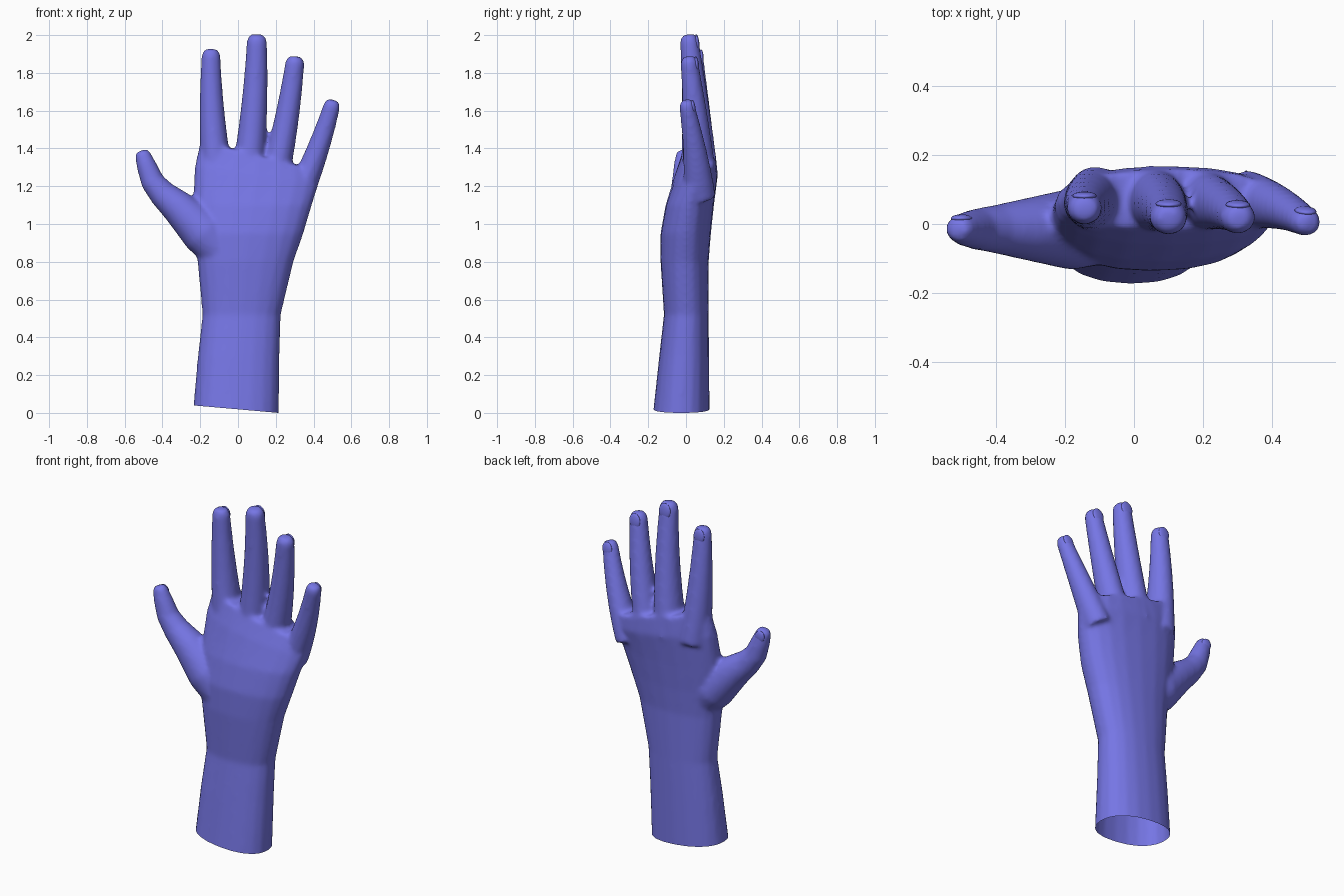
import bpy, bmesh, math
from mathutils import Vector, Matrix

if "Cube" in bpy.data.objects:
    bpy.data.objects.remove(bpy.data.objects["Cube"])

skin = bpy.data.materials.new("periwinkle blue")
skin.diffuse_color = (0.18, 0.18, 0.78, 1)
skin.use_nodes = True
skin.node_tree.nodes["Principled BSDF"].inputs["Base Color"].default_value = skin.diffuse_color
SEG = 20
ANGLES = [2 * math.pi * i / SEG for i in range(SEG)]


def bridge(bm, rings):
    """Skin a list of vertex rings and close both ends."""
    for a, b in zip(rings, rings[1:]):
        for i in range(SEG):
            j = (i + 1) % SEG
            bm.faces.new((a[i], a[j], b[j], b[i]))
    bm.faces.new(list(reversed(rings[0])))
    bm.faces.new(rings[-1])


def squared(v):
    return math.copysign(abs(v) ** 0.88, v)


def arm_and_palm(bm, sections):
    """Loft of rounded flat sections; the knuckle line slants to the little finger."""
    rings = []
    for left, right, front, back, z in sections:
        tilt = -0.88 * max(0, z - 1.1)
        ring = []
        for a in ANGLES:
            x = (left + right + (right - left) * squared(math.cos(a))) / 2
            y = (front + back + (back - front) * squared(math.sin(a))) / 2
            ring.append(bm.verts.new((x, y, z + tilt * x)))
        rings.append(ring)
    bridge(bm, rings)


def frame(t):
    """Sideways and backward directions across a finger."""
    side = Vector((0, 1, 0)).cross(t).normalized()
    return side, t.cross(side)


def tube(bm, pts):
    """Tube along (centre, half width, half depth) with a rounded tip."""
    pts = list(pts)
    end = (pts[-1][0] - pts[-2][0]).normalized()
    p, w, d = pts[-1]
    for off, sc in ((0.4, 0.88), (0.7, 0.6)):
        pts.append((p + end * off * w, w * sc, d * sc))
    rings = []
    for n, (p, w, d) in enumerate(pts):
        t = (pts[min(n + 1, len(pts) - 1)][0] - pts[max(n - 1, 0)][0]).normalized()
        side, deep = frame(t)
        rings.append([bm.verts.new(p + side * w * math.cos(a) + deep * d * math.sin(a))
                      for a in ANGLES])
    bridge(bm, rings)


def finger_path(x0, z0, x1, y1, z1, w0, w1):
    """Tapering, slightly bowed finger from inside the palm to its tip."""
    pts = []
    for k in range(7):
        t = k / 6
        x = x0 + (x1 - x0) * t + math.copysign(0.04, x0) * t * (1 - t)
        y = 0.07 + (y1 - 0.07) * t ** 1.5
        w = w0 + (w1 - w0) * t + 0.003
        pts.append((Vector((x, y, z0 + (z1 - z0) * t)), w, w * (1.17 - 0.25 * t)))
    return pts


# left, right, front, back, height
SECTIONS = [
    (-.247, .214, -.183, .126, -.08), (-.213, .22, -.142, .122, .30),
    (-.188, .227, -.117, .12, .52), (-.215, .294, -.135, .12, .80),
    (-.235, .347, -.135, .132, .95), (-.24, .392, -.108, .148, 1.1),
    (-.23, .425, -.06, .168, 1.27), (-.20, .42, -.02, .158, 1.39),
]
# x, z, half width
THUMB = [(-.08, .84, .1), (-.18, .955, .118), (-.318, 1.09, .088),
         (-.4, 1.16, .07), (-.453, 1.225, .06), (-.485, 1.31, .05), (-.502, 1.36, .041)]

digits = {
    "index": finger_path(-.11, 1.25, -.143, .045, 1.892, .082, .047),
    "middle": finger_path(.05, 1.25, .10, .018, 1.966, .083, .051),
    "ring": finger_path(.187, 1.22, .301, .018, 1.852, .077, .048),
    "little": finger_path(.32, 1.14, .497, .005, 1.626, .072, .042),
    "thumb": [(Vector((x, -.015, z)), w + .003, w) for x, z, w in THUMB],
}

# Hand: overlapping volumes fused into one smooth skin
bm = bmesh.new()
arm_and_palm(bm, SECTIONS)
for path in digits.values():
    tube(bm, path)
bmesh.ops.recalc_face_normals(bm, faces=bm.faces)
mesh = bpy.data.meshes.new("hand")
bm.to_mesh(mesh)
bm.free()
hand = bpy.data.objects.new("hand", mesh)
bpy.context.collection.objects.link(hand)
bpy.context.view_layer.objects.active = hand
hand.select_set(True)
fuse = hand.modifiers.new("fuse", 'REMESH')
fuse.mode = 'VOXEL'
fuse.voxel_size = 0.012
soft = hand.modifiers.new("soften", 'SMOOTH')
soft.factor = 0.5
soft.iterations = 8
for m in ("fuse", "soften"):
    bpy.ops.object.modifier_apply(modifier=m)

# Open, slightly slanted cut at the forearm
bm = bmesh.new()
bm.from_mesh(hand.data)
bmesh.ops.bisect_plane(bm, geom=bm.verts[:] + bm.edges[:] + bm.faces[:],
                       plane_co=(.215, 0, 0), plane_no=(.088, 0, 1), clear_inner=True)
for f in bm.faces:
    f.smooth = True
bm.to_mesh(hand.data)
bm.free()
hand.data.materials.clear()
hand.data.materials.append(skin)

# Nails: shallow ovals on the back of each fingertip
for name, path in digits.items():
    b, w, d = path[-1]
    t = (b - path[-2][0]).normalized()
    side, deep = frame(t)
    if deep.y < 0:
        side, deep = -side, -deep
    place = Matrix.Translation(b + deep * (d - .01) - t * .012)
    turn = Matrix((side, deep, t)).transposed().to_4x4()
    size = Matrix.Diagonal((w * .7, .012, w * .85, 1))
    bm = bmesh.new()
    bmesh.ops.create_uvsphere(bm, u_segments=16, v_segments=10, radius=1,
                              matrix=place @ turn @ size)
    bmesh.ops.recalc_face_normals(bm, faces=bm.faces)
    for f in bm.faces:
        f.smooth = True
    me = bpy.data.meshes.new(name + "_nail")
    bm.to_mesh(me)
    bm.free()
    me.materials.append(skin)
    bpy.context.collection.objects.link(bpy.data.objects.new(name + "_nail", me))
